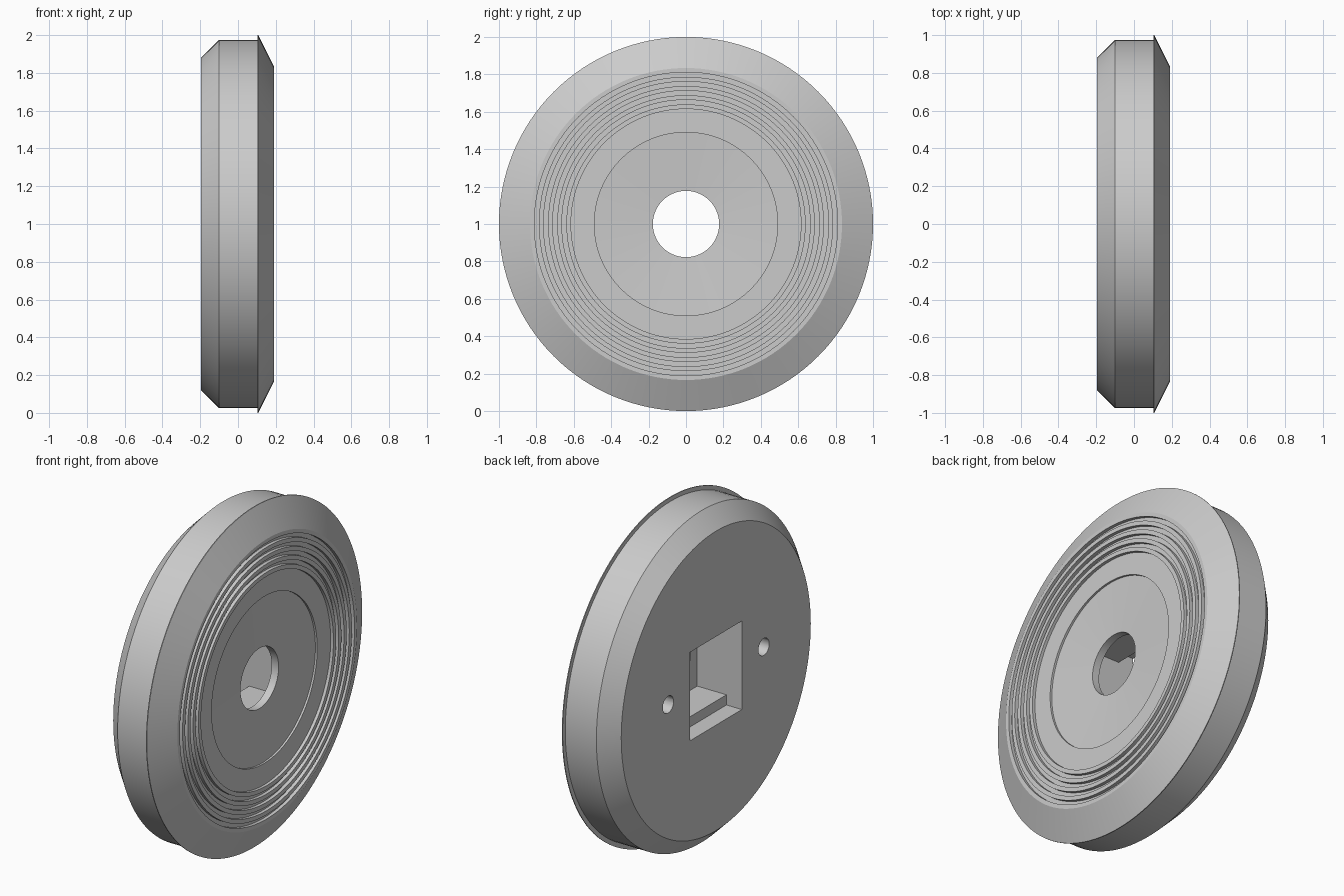
import bpy, bmesh, math
from mathutils import Matrix, Vector

cube = bpy.data.objects.get("Cube")
if cube:
    bpy.data.objects.remove(cube, do_unlink=True)

SEGMENTS = 128
BACK = -0.195   # mounting face
FRONT = 0.19    # grooved face

grey = bpy.data.materials.new("plain grey")
grey.use_nodes = True
colour = (0.6, 0.6, 0.6, 1)
grey.diffuse_color = colour
grey.node_tree.nodes["Principled BSDF"].inputs["Base Color"].default_value = colour


def make_object(name, bm):
    bmesh.ops.recalc_face_normals(bm, faces=bm.faces)
    mesh = bpy.data.meshes.new(name)
    bm.to_mesh(mesh)
    bm.free()
    mesh.materials.append(grey)
    obj = bpy.data.objects.new(name, mesh)
    bpy.context.collection.objects.link(obj)
    return obj


def revolve(name, profile):
    """Spin a closed (x, radius) outline about the x axis at z = 1."""
    bm = bmesh.new()
    verts = [bm.verts.new((x, 0, 1 + r)) for x, r in profile]
    edges = [bm.edges.new((v, verts[i - 1])) for i, v in enumerate(verts)]
    bmesh.ops.spin(bm, geom=verts + edges, cent=(0, 0, 1), axis=(1, 0, 0),
                   angle=math.tau, steps=SEGMENTS, use_merge=True)
    bmesh.ops.remove_doubles(bm, verts=bm.verts, dist=1e-5)
    return make_object(name, bm)


def box_cutter(name, x0, x1, width, height):
    bm = bmesh.new()
    place = Matrix.Translation(((x0 + x1) / 2, 0, 1))
    size = Matrix.Diagonal(Vector((x1 - x0, width, height, 1)))
    bmesh.ops.create_cube(bm, size=1, matrix=place @ size)
    return make_object(name, bm)


def drill_cutter(name, y, z, radius, depth):
    bm = bmesh.new()
    place = Matrix.Translation((BACK, y, z)) @ Matrix.Rotation(math.pi / 2, 4, "Y")
    bmesh.ops.create_cone(bm, cap_ends=True, segments=32, radius1=radius,
                          radius2=radius, depth=2 * depth, matrix=place)
    return make_object(name, bm)


# Outer shell: bevelled rear, straight rim, overhanging sloped flange
outline = [(BACK, 0.177), (BACK, 0.88), (-0.1, 0.975), (0.102, 0.975),
           (0.102, 1.0), (0.107, 1.0), (FRONT, 0.834)]

# Concentric grooves in the front face
pitch, groove_width, groove_depth = 0.049, 0.0245, 0.02
for i in range(4):
    outer = 0.811 - i * pitch
    inner = outer - groove_width
    outline += [(FRONT, outer), (FRONT - groove_depth, outer),
                (FRONT - groove_depth, inner), (FRONT, inner)]

# Recessed land and shallow dished centre around the bore
outline += [(FRONT, 0.615), (0.172, 0.615), (0.172, 0.49),
            (0.16, 0.49), (0.14, 0.177)]
body = revolve("round_cover", outline)

# Stepped rear pocket and the two screw holes
cutters = [
    box_cutter("pocket_mouth_cutter", BACK - 0.1, BACK + 0.1, 0.48, 0.52),
    box_cutter("pocket_inner_cutter", BACK - 0.05, 0.095, 0.48, 0.40),
]
for side, y in (("left", 0.444), ("right", -0.444)):
    cutters.append(drill_cutter(side + "_screw_hole_cutter", y, 1.03, 0.05, 0.2))

bpy.context.view_layer.objects.active = body
body.select_set(True)
for cutter in cutters:
    cutter.hide_render = True
    cut = body.modifiers.new(cutter.name, "BOOLEAN")
    cut.operation = "DIFFERENCE"
    cut.solver = "EXACT"
    cut.object = cutter
    bpy.ops.object.modifier_apply(modifier=cut.name)
    bpy.data.objects.remove(cutter, do_unlink=True)

bpy.ops.object.select_all(action="DESELECT")
body.select_set(True)
bpy.ops.object.shade_smooth_by_angle(angle=math.radians(20))
